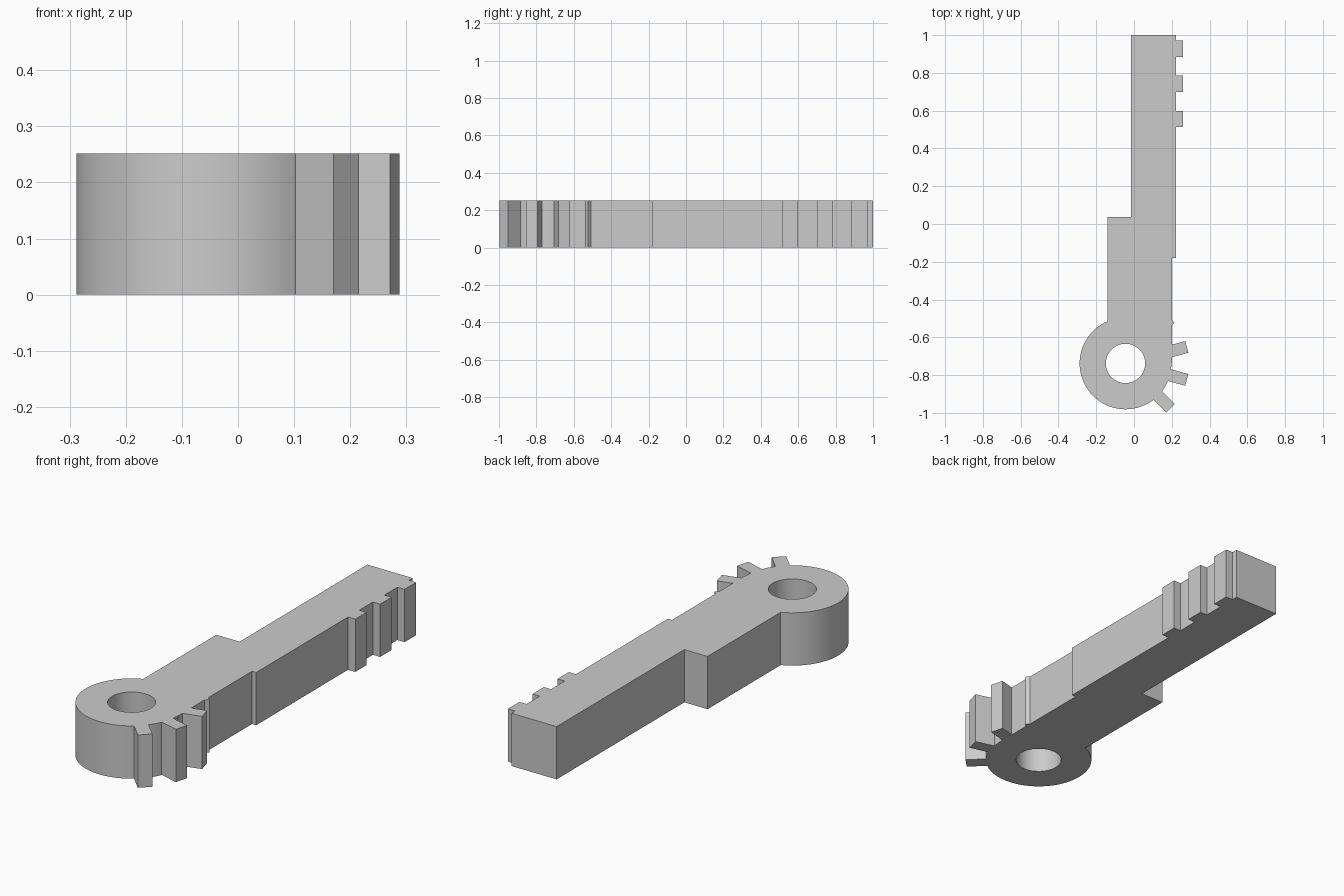
import bpy
import bmesh
from math import cos, sin, radians, tau
from mathutils import Matrix, Vector

HEIGHT = 0.252
HUB = Vector((-0.045, -0.738))

cube = bpy.data.objects.get("Cube")
if cube:
    bpy.data.objects.remove(cube, do_unlink=True)

grey = bpy.data.materials.new("light grey")
grey.use_nodes = True
grey.diffuse_color = (0.6, 0.6, 0.6, 1)
grey.node_tree.nodes["Principled BSDF"].inputs["Base Color"].default_value = grey.diffuse_color


def prism(name, outline, bottom=0.0, top=HEIGHT):
    """Extrude a counter-clockwise outline straight up."""
    bm = bmesh.new()
    face = bm.faces.new([bm.verts.new((x, y, bottom)) for x, y in outline])
    new = bmesh.ops.extrude_face_region(bm, geom=[face])["geom"]
    moved = [g for g in new if isinstance(g, bmesh.types.BMVert)]
    bmesh.ops.translate(bm, verts=moved, vec=(0, 0, top - bottom))
    bmesh.ops.recalc_face_normals(bm, faces=bm.faces)
    mesh = bpy.data.meshes.new(name)
    bm.to_mesh(mesh)
    bm.free()
    mesh.materials.append(grey)
    obj = bpy.data.objects.new(name, mesh)
    bpy.context.collection.objects.link(obj)
    return obj


def circle(radius, count=96):
    return [HUB + radius * Vector((cos(tau * i / count), sin(tau * i / count)))
            for i in range(count)]


def box(x0, x1, y0, y1):
    return [(x0, y0), (x1, y0), (x1, y1), (x0, y1)]


def combine(target, part, operation):
    """Apply a boolean and remove the helper part."""
    mod = target.modifiers.new(part.name, "BOOLEAN")
    mod.operation, mod.solver, mod.object = operation, "EXACT", part
    bpy.context.view_layer.objects.active = target
    bpy.ops.object.modifier_apply(modifier=mod.name)
    bpy.data.objects.remove(part, do_unlink=True)


# Stepped arm
arm = prism("toothed_lever_arm", [
    (-0.14, HUB.y), (0.2, HUB.y), (0.2, -0.18), (0.222, -0.18),
    (0.222, 1), (-0.017, 1), (-0.017, 0.037), (-0.14, 0.037)])

# Round hub
combine(arm, prism("hub", circle(0.243)), "UNION")

# Gear teeth fanned around the hub
for angle in (45, 15, -15, -45):
    turn = Matrix.Rotation(radians(angle), 2)
    outline = [HUB + turn @ Vector(p) for p in box(0.2, 0.336, -0.032, 0.032)]
    combine(arm, prism("gear_tooth", outline), "UNION")

# Rack teeth near the far end
for y0, y1 in ((0.513, 0.598), (0.7, 0.787), (0.885, 0.972)):
    combine(arm, prism("rack_tooth", box(0.15, 0.26, y0, y1)), "UNION")

# Pivot hole
combine(arm, prism("pivot_hole", circle(0.104, 64), -0.1, HEIGHT + 0.1), "DIFFERENCE")

bpy.ops.object.select_all(action="DESELECT")
arm.select_set(True)
bpy.context.view_layer.objects.active = arm
bpy.ops.object.shade_smooth_by_angle(angle=radians(25))
